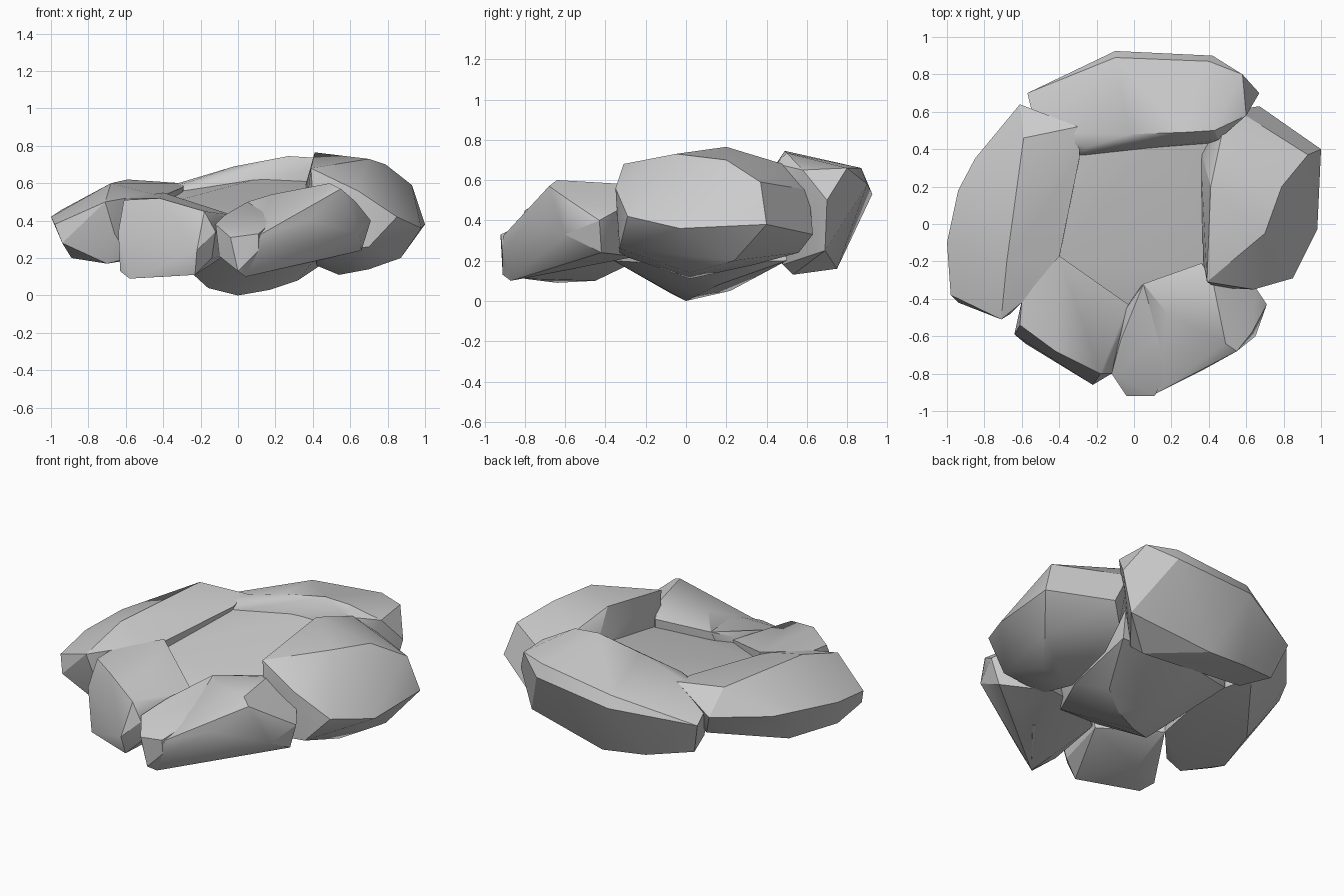
import bpy
import bmesh
import math

stone = bpy.data.materials.new("grey stone")
stone.diffuse_color = (0.6, 0.6, 0.6, 1)


def rock(name, *lobes):
    """One boulder: each lobe is the convex hull of a few corner points."""
    bm = bmesh.new()
    for corners in lobes:
        verts = [bm.verts.new(c) for c in corners]
        hull = bmesh.ops.convex_hull(bm, input=verts)
        spare = {g for g in hull["geom_interior"] + hull["geom_unused"]
                 if isinstance(g, bmesh.types.BMVert)}
        bmesh.ops.delete(bm, geom=list(spare), context='VERTS')
    # Merge nearly flat triangles into broad facets
    bmesh.ops.dissolve_limit(bm, angle_limit=math.radians(4),
                             verts=bm.verts[:], edges=bm.edges[:])
    bmesh.ops.recalc_face_normals(bm, faces=bm.faces[:])
    mesh = bpy.data.meshes.new(name)
    bm.to_mesh(mesh)
    bm.free()
    mesh.materials.append(stone)
    obj = bpy.data.objects.new(name, mesh)
    bpy.context.collection.objects.link(obj)
    bpy.ops.object.select_all(action='DESELECT')
    obj.select_set(True)
    bpy.context.view_layer.objects.active = obj
    bpy.ops.object.shade_smooth_by_angle(angle=math.radians(28))
    return obj


# Central slab with a rounded belly
rock("centre_rock", [
    (0.42, 0.45, 0.61), (0.13, 0.46, 0.63), (-0.34, 0.44, 0.56),
    (-0.43, -0.20, 0.48), (-0.05, -0.44, 0.41), (0.42, -0.24, 0.48),
    (-0.38, 0.36, 0.26), (-0.38, -0.22, 0.24), (-0.05, -0.38, 0.22),
    (0.25, -0.36, 0.20), (0.40, -0.05, 0.18), (0.50, 0.50, 0.20),
    (-0.03, 0.50, 0.20), (-0.16, -0.08, 0.04), (0.0, 0.0, 0.0),
    (0.17, 0.06, 0.03), (0.32, 0.16, 0.08), (0.05, 0.22, 0.05),
    (-0.20, 0.12, 0.10)])

# Long left boulder, ridge running front to back
rock("left_rock", [
    (-0.59, 0.46, 0.62), (-0.30, 0.52, 0.60), (-0.29, 0.36, 0.58),
    (-0.34, 0.10, 0.56), (-0.41, -0.23, 0.53), (-0.68, -0.20, 0.60),
    (-0.60, -0.42, 0.52), (-0.71, -0.51, 0.50), (-0.66, -0.48, 0.33),
    (-0.61, 0.64, 0.50), (-0.85, 0.35, 0.46), (-0.94, 0.18, 0.46),
    (-1.0, -0.10, 0.42), (-0.98, -0.38, 0.38), (-0.94, -0.42, 0.28),
    (-0.89, -0.25, 0.20), (-0.70, -0.42, 0.17), (-0.58, -0.40, 0.20),
    (-0.40, -0.20, 0.22), (-0.34, 0.25, 0.25), (-0.48, 0.48, 0.31),
    (-0.78, 0.08, 0.20)])

# Tall right boulder
rock("right_rock", [
    (0.39, -0.31, 0.68), (0.40, 0.10, 0.74), (0.41, 0.20, 0.765),
    (0.37, -0.20, 0.52), (0.355, 0.40, 0.57),
    (0.70, -0.05, 0.73), (0.47, 0.48, 0.68), (0.79, 0.20, 0.70),
    (0.93, 0.37, 0.59), (0.55, 0.61, 0.55), (1.0, 0.40, 0.38),
    (0.98, -0.03, 0.36), (0.85, -0.29, 0.42), (0.64, -0.35, 0.56),
    (0.44, -0.34, 0.50), (0.42, -0.33, 0.23), (0.70, -0.33, 0.26),
    (0.70, 0.02, 0.14), (0.54, 0.02, 0.11), (0.87, 0.24, 0.20),
    (0.67, 0.63, 0.33), (0.58, 0.56, 0.24), (0.50, 0.34, 0.18),
    (0.42, -0.05, 0.16)])

# Wide back boulder
rock("back_rock", [
    (0.45, 0.45, 0.68), (0.43, 0.50, 0.735), (0.27, 0.49, 0.745),
    (-0.02, 0.48, 0.69), (-0.25, 0.41, 0.61), (-0.30, 0.36, 0.55),
    (0.10, 0.41, 0.60), (0.40, 0.43, 0.60), (-0.52, 0.49, 0.54),
    (-0.57, 0.70, 0.46), (-0.10, 0.89, 0.60), (-0.10, 0.925, 0.53),
    (0.18, 0.87, 0.62), (0.40, 0.87, 0.66), (0.42, 0.90, 0.58),
    (0.58, 0.80, 0.66), (0.67, 0.70, 0.50), (0.60, 0.58, 0.65),
    (0.43, 0.48, 0.18), (0.38, 0.53, 0.13), (0.60, 0.69, 0.25),
    (0.06, 0.75, 0.16), (-0.22, 0.72, 0.19), (-0.04, 0.48, 0.20),
    (-0.43, 0.43, 0.26), (-0.50, 0.63, 0.25)])

# Small front left boulder
rock("front_left_rock", [
    (-0.40, -0.17, 0.55), (-0.60, -0.41, 0.52), (-0.61, -0.54, 0.51),
    (-0.42, -0.68, 0.52), (-0.18, -0.80, 0.45), (-0.08, -0.62, 0.42),
    (-0.03, -0.43, 0.43), (-0.64, -0.59, 0.34), (-0.63, -0.57, 0.13),
    (-0.58, -0.64, 0.09), (-0.22, -0.86, 0.24), (-0.23, -0.80, 0.11),
    (-0.12, -0.80, 0.34), (-0.14, -0.77, 0.20), (-0.06, -0.42, 0.22),
    (-0.40, -0.45, 0.10), (-0.40, -0.20, 0.22)])

# Front right boulder: low nose and high shoulder with a dip between
rock("front_right_rock", [
    (-0.12, -0.80, 0.38), (-0.04, -0.92, 0.31), (0.11, -0.92, 0.33),
    (-0.07, -0.62, 0.43), (-0.04, -0.45, 0.44), (0.05, -0.32, 0.50),
    (0.12, -0.62, 0.45), (0.20, -0.75, 0.41),
    (-0.10, -0.82, 0.21), (0.0, -0.91, 0.13), (0.04, -0.87, 0.10),
    (0.11, -0.91, 0.24), (0.30, -0.55, 0.16), (-0.04, -0.42, 0.22),
    (0.30, -0.30, 0.48)
], [
    (0.49, -0.64, 0.60), (0.42, -0.30, 0.58), (0.36, -0.21, 0.54),
    (0.18, -0.48, 0.54), (0.15, -0.63, 0.46), (0.05, -0.32, 0.50),
    (0.55, -0.68, 0.57), (0.37, -0.78, 0.40), (0.11, -0.91, 0.32),
    (0.11, -0.91, 0.24), (0.63, -0.58, 0.50), (0.71, -0.43, 0.40),
    (0.65, -0.34, 0.45), (0.65, -0.60, 0.33), (0.66, -0.42, 0.24),
    (0.45, -0.50, 0.19), (0.30, -0.56, 0.16), (0.04, -0.87, 0.10),
    (-0.09, -0.81, 0.21), (-0.04, -0.42, 0.22), (0.40, -0.25, 0.22),
    (0.10, -0.32, 0.24)])
